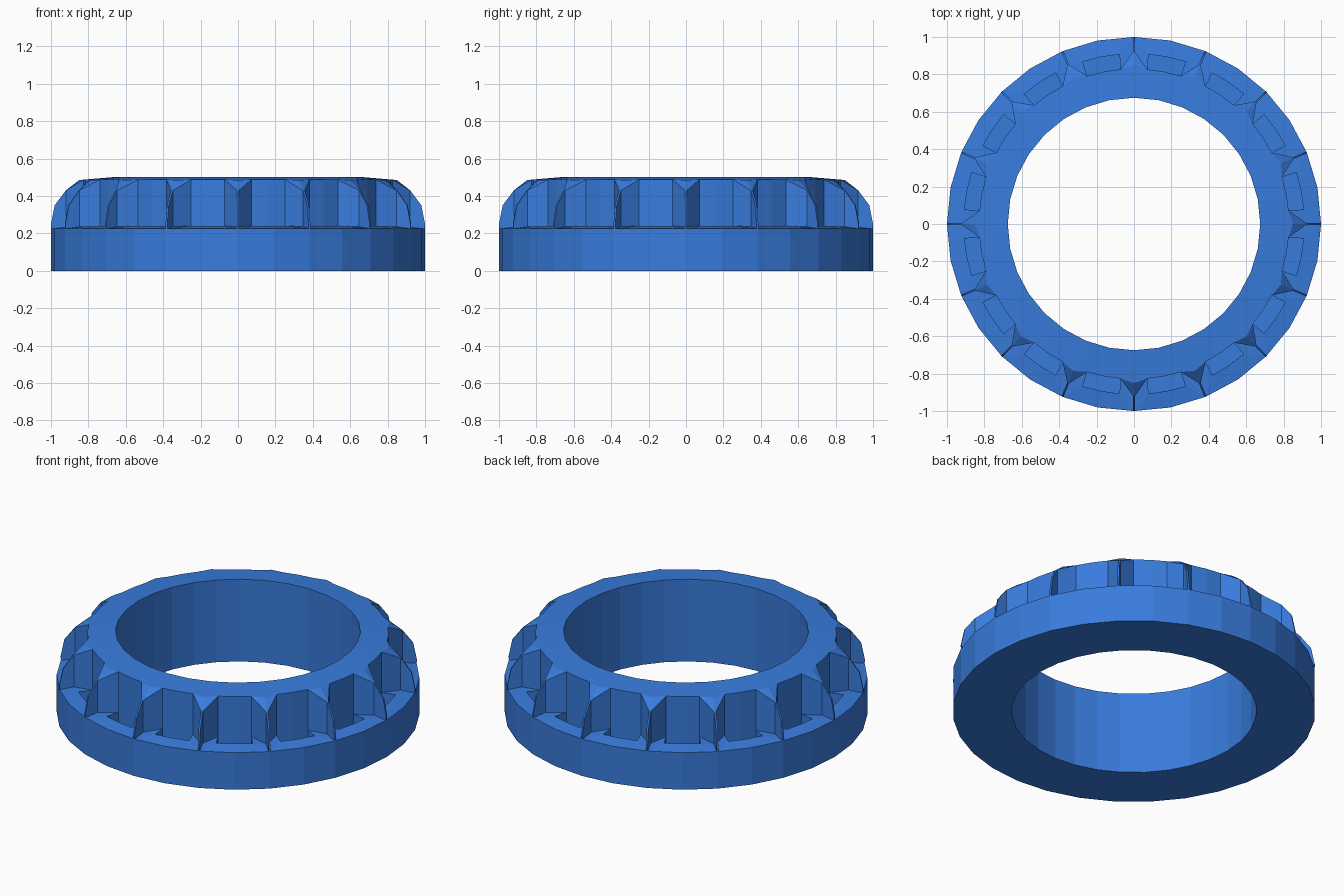
import bpy, bmesh
from math import radians, cos, sin
from mathutils import Matrix

if "Cube" in bpy.data.objects:
    bpy.data.objects.remove(bpy.data.objects["Cube"])

STEP = radians(11.25)          # half of one tooth sector (32-sided ring)
W = 0.005                      # half thickness of a tooth fin


def polar(r, a, z):
    return (r * cos(a), r * sin(a), z)


# Key points of half a sector: tooth ridge at angle 0, pocket middle at STEP
corner = radians(4.9)
P = {
    # plain ring
    "ib0": polar(0.675, 0, 0), "ib1": polar(0.675, STEP, 0),
    "it0": polar(0.675, 0, 0.5), "it1": polar(0.675, STEP, 0.5),
    "ob0": polar(1, 0, 0), "ob1": polar(1, STEP, 0),
    "ot0": polar(1, 0, 0.225), "ot1": polar(1, STEP, 0.225),
    # rounded tooth ridge and its side
    "r1": (1, 0, 0.25), "r2": (0.98, 0, 0.35), "r3": (0.92, 0, 0.43),
    "f0": (0.9995, W, 0.225), "f1": (1, W, 0.25),
    "f2": (0.98, W, 0.35), "f3": (0.92, W, 0.43), "fb": (0.92, W, 0.236),
    "c": (0.85, 0, 0.485),
    # pocket wall
    "w": polar(0.83, corner, 0.487), "m": polar(0.83, STEP, 0.487),
    "wb": polar(0.83, corner, 0.24),
    # slot sunk in the pocket floor
    "wd": polar(0.83, corner, 0.17), "md": polar(0.83, STEP, 0.17),
    "s0": polar(0.91, corner, 0.238), "s1": polar(0.91, STEP, 0.238),
    "s0d": polar(0.91, corner, 0.17), "s1d": polar(0.91, STEP, 0.17),
}
FACES = """ib0 ib1 ob1 ob0
ib0 it0 it1 ib1
ob0 ob1 ot1 f0 ot0
it0 c w it1
it1 w m
r3 f3 w c
r2 f2 f3 r3
r1 f1 f2 r2
ot0 f0 f1 r1
f0 fb f3 f2 f1
fb wb w f3
w wb wd md m
f0 ot1 s1 s0
f0 s0 wb fb
wb s0 s0d wd
s0 s1 s1d s0d
wd s0d s1d md"""

# Mirror the half sector, then repeat it around the ring
bm = bmesh.new()
for k in range(16):
    rot = Matrix.Rotation(k * 2 * STEP, 4, 'Z')
    for side in (1, -1):
        mat = rot @ Matrix.Diagonal((1, side, 1, 1))
        verts = {n: bm.verts.new(mat @ Matrix.Translation(p).to_translation())
                 for n, p in P.items()}
        for line in FACES.splitlines():
            bm.faces.new([verts[n] for n in line.split()])
bmesh.ops.remove_doubles(bm, verts=bm.verts, dist=0.0002)
bmesh.ops.recalc_face_normals(bm, faces=bm.faces)

mesh = bpy.data.meshes.new("toothed_ring")
bm.to_mesh(mesh)
bm.free()
ring = bpy.data.objects.new("toothed_ring", mesh)
bpy.context.collection.objects.link(ring)

# Blue plastic
blue = bpy.data.materials.new("blue")
blue.diffuse_color = (0.04, 0.2, 0.72, 1)
blue.use_nodes = True
blue.node_tree.nodes["Principled BSDF"].inputs["Base Color"].default_value = blue.diffuse_color
mesh.materials.append(blue)
